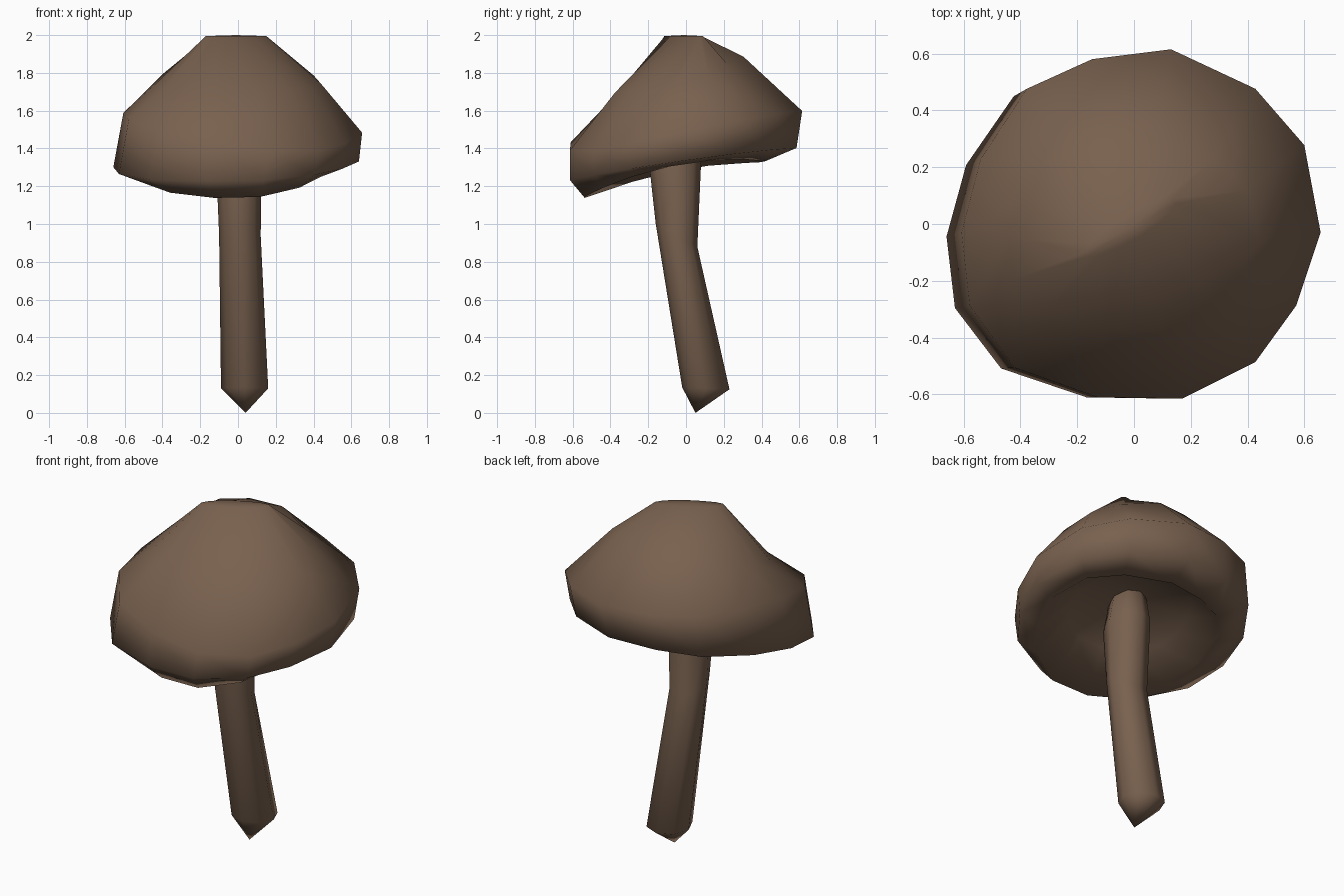
import bpy, bmesh, math

if "Cube" in bpy.data.objects:
    bpy.data.objects.remove(bpy.data.objects["Cube"])

brown = bpy.data.materials.new("mushroom_brown")
brown.diffuse_color = (0.19, 0.12, 0.078, 1)
brown.use_nodes = True
brown.node_tree.nodes["Principled BSDF"].inputs["Base Color"].default_value = brown.diffuse_color

# Irregular rim outline of the cap, and a plain round for the stem
RIM = [(0.66, -0.03), (0.60, 0.28), (0.42, 0.48), (0.11, 0.62), (-0.18, 0.585),
       (-0.42, 0.48), (-0.59, 0.23), (-0.66, -0.03), (-0.63, -0.29), (-0.465, -0.51),
       (-0.16, -0.615), (0.15, -0.62), (0.42, -0.49), (0.57, -0.29)]
cap_outline = [(x / 0.66, y / 0.62) for x, y in RIM]
stem_outline = [(math.cos(i * math.pi / 4), math.sin(i * math.pi / 4)) for i in range(8)]


def ring(bm, outline, cx, cy, rx, ry, z, tilt_y=0, tilt_x=0, bend=0, twist=0, shear=0):
    """Scaled outline; tilt, bend and twist change its height, shear slants it in plan."""
    return [bm.verts.new((cx + rx * c, cy + ry * s + shear * c,
                          z + tilt_y * s + tilt_x * c + bend * s * s + twist * c * s))
            for c, s in outline]


def loft(name, outline, rings, start, end):
    """Skin a stack of rings, closing each end to a point."""
    bm = bmesh.new()
    n = len(outline)
    loops = [ring(bm, outline, *r) for r in rings]
    for a, b in zip(loops, loops[1:]):
        for i in range(n):
            j = (i + 1) % n
            bm.faces.new((a[i], a[j], b[j], b[i]))
    for loop, tip in ((loops[0], start), (loops[-1], end)):
        v = bm.verts.new(tip)
        for i in range(n):
            bm.faces.new((loop[i], loop[(i + 1) % n], v))
    bmesh.ops.recalc_face_normals(bm, faces=bm.faces)
    for f in bm.faces:
        f.smooth = True
    me = bpy.data.meshes.new(name)
    bm.to_mesh(me)
    bm.free()
    me.materials.append(brown)
    ob = bpy.data.objects.new(name, me)
    bpy.context.collection.objects.link(ob)
    return ob


# Cap: lopsided dome with a slanted crest, rolled rim and hollow underside
loft("cap", cap_outline, [
    (-0.01, -0.01, 0.16, 0.05, 1.995, 0, 0, 0, 0, 0.085),
    (0.0, -0.035, 0.44, 0.34, 1.745, 0.10, 0.0, 0.045, -0.03),
    (0.025, 0.0, 0.632, 0.615, 1.54, 0.095, -0.05, -0.035, 0.04),
    (-0.01, -0.015, 0.65, 0.60, 1.32, 0.085, 0.015, -0.005),
    (0.0, -0.06, 0.51, 0.48, 1.295, 0.095, 0.015, -0.06),
    (0.0, -0.03, 0.34, 0.33, 1.40, 0.06, 0.01),
], (-0.01, -0.01, 2.0), (0.0, -0.03, 1.48))

# Stem: bent stalk with a pointed foot
loft("stem", stem_outline, [
    (0.035, 0.105, 0.125, 0.125, 0.13, -0.005),
    (0.01, -0.05, 0.11, 0.11, 0.94, -0.06),
    (0.005, -0.055, 0.12, 0.135, 1.30, 0.03),
    (0.0, -0.05, 0.09, 0.10, 1.50),
], (0.04, 0.05, 0.0), (0.0, -0.05, 1.55))
